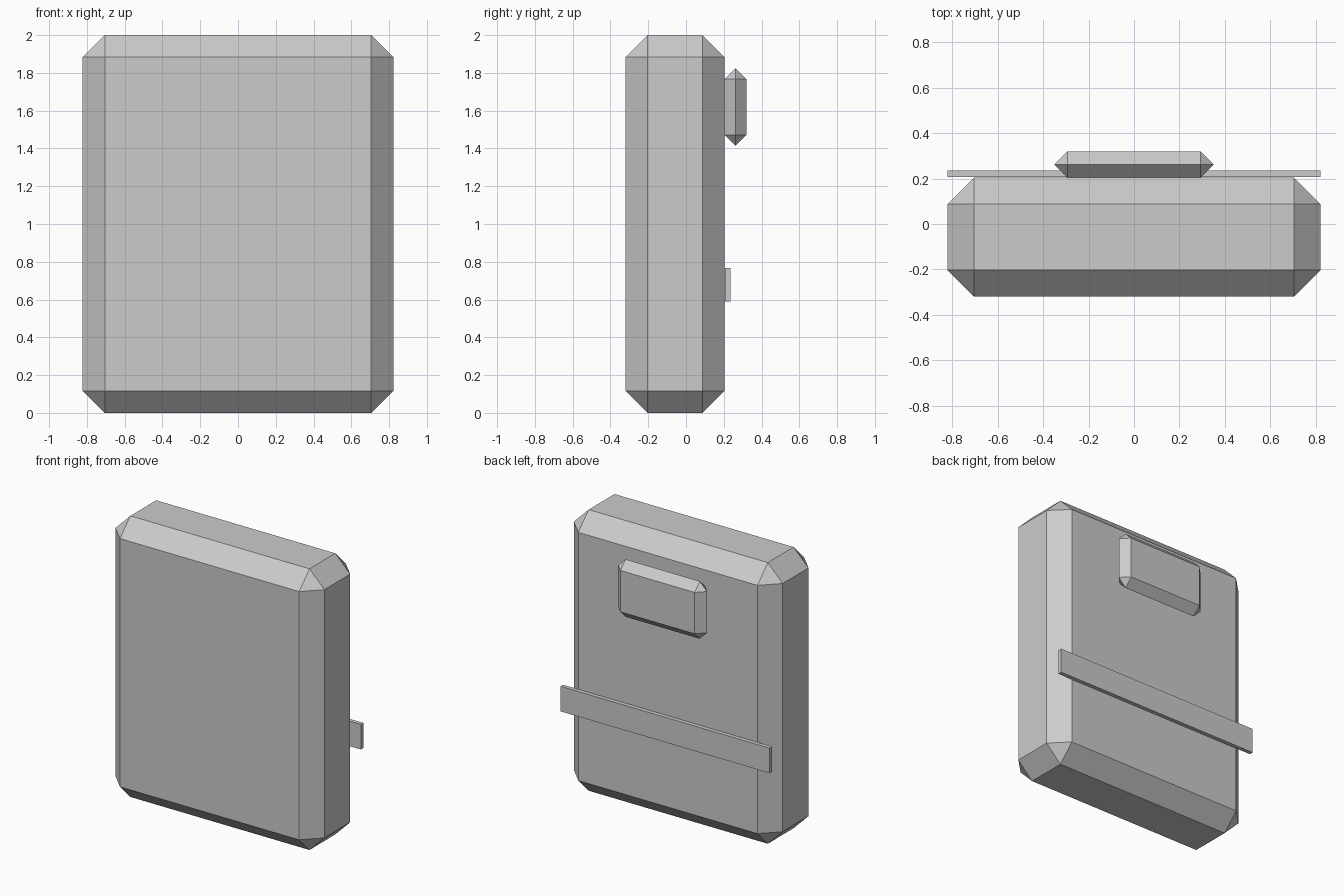
import bpy

if "Cube" in bpy.data.objects:
    bpy.data.objects.remove(bpy.data.objects["Cube"])


def box(name, lo, hi, chamfer=0.0):
    """Box between two corners, with optional flat chamfered edges."""
    bpy.ops.mesh.primitive_cube_add(size=1)
    ob = bpy.context.object
    ob.name = name
    for v in ob.data.vertices:
        v.co = [l + (c + 0.5) * (h - l) for l, h, c in zip(lo, hi, v.co)]
    if chamfer:
        mod = ob.modifiers.new("chamfer", 'BEVEL')
        mod.width = chamfer
        mod.segments = 1
        mod.limit_method = 'NONE'
    return ob


# Main chamfered slab
box("body", (-0.822, -0.32, 0), (0.822, 0.204, 2), 0.117)

# Raised pad high on the back, chamfered to half its depth
box("back_pad", (-0.35, 0.204, 1.415), (0.35, 0.32, 1.824), 0.0575)

# Thin strip across the back
box("back_strip", (-0.822, 0.206, 0.59), (0.822, 0.235, 0.768))
